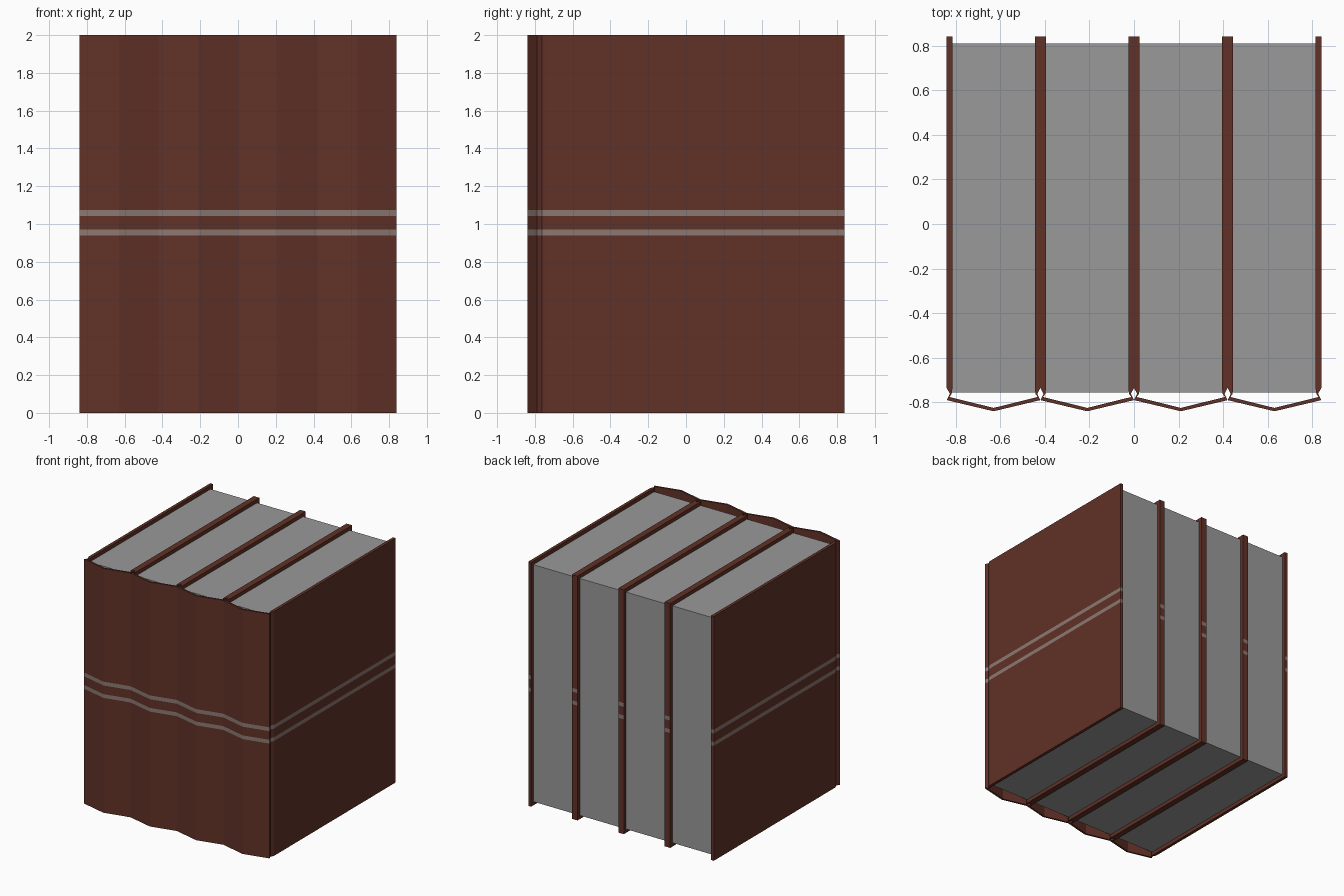
import bpy, bmesh

if "Cube" in bpy.data.objects:
    bpy.data.objects.remove(bpy.data.objects["Cube"])

def material(name, rgb):
    m = bpy.data.materials.new(name)
    m.diffuse_color = (*rgb, 1)
    m.use_nodes = True
    m.node_tree.nodes["Principled BSDF"].inputs["Base Color"].default_value = m.diffuse_color
    return m

LEATHER = material("brown leather", (0.120, 0.031, 0.020))
BAND = material("faded band", (0.26, 0.19, 0.17))
PAPER = material("grey paper", (0.32, 0.32, 0.32))

def mirrored(half):
    """Right half of a profile, ending on the centre line, plus its mirror."""
    return half + [(-x, y) for x, y in reversed(half[:-1])]

# Cover cross-section: board, pinched hinge, pointed spine
OUTER = mirrored([(0.21, 0.84), (0.21, -0.735), (0.196, -0.762), (0.21, -0.79), (0, -0.84)])
INNER = mirrored([(0.185, 0.84), (0.185, -0.74), (0.188, -0.762), (0.198, -0.776), (0, -0.825)])
LEVELS = [0, 0.94, 0.971, 1.042, 1.073, 2]
BAND_LEVELS = (1, 3)

def finish(bm, name, x, mats):
    bmesh.ops.recalc_face_normals(bm, faces=bm.faces)
    mesh = bpy.data.meshes.new(name)
    bm.to_mesh(mesh)
    bm.free()
    for m in mats:
        mesh.materials.append(m)
    obj = bpy.data.objects.new(name, mesh)
    obj.location.x = x
    bpy.context.collection.objects.link(obj)

def book_cover(name, x):
    bm = bmesh.new()
    rings = [[[bm.verts.new((px, py, z)) for px, py in prof] for prof in (OUTER, INNER)]
             for z in LEVELS]
    n = len(OUTER)
    # Walls, with the two bands on the outside and board edges
    for k in range(len(LEVELS) - 1):
        (o0, i0), (o1, i1) = rings[k], rings[k + 1]
        band = int(k in BAND_LEVELS)
        for j in range(n - 1):
            bm.faces.new((o0[j], o0[j + 1], o1[j + 1], o1[j])).material_index = band
            bm.faces.new((i0[j], i1[j], i1[j + 1], i0[j + 1]))
        for j in (0, n - 1):
            bm.faces.new((o0[j], i0[j], i1[j], o1[j])).material_index = band
    # Top and bottom rims
    for o, i in (rings[0], rings[-1]):
        for j in range(n - 1):
            bm.faces.new((o[j], o[j + 1], i[j + 1], i[j]))
    finish(bm, name, x, (LEATHER, BAND))

def page_block(name, x):
    bm = bmesh.new()
    bmesh.ops.create_cube(bm, size=1)
    bmesh.ops.scale(bm, vec=(0.372, 1.565, 1.94), verts=bm.verts)
    bmesh.ops.translate(bm, vec=(0, 0.0275, 1), verts=bm.verts)
    finish(bm, name, x, (PAPER,))

# Row of four books
for b in range(4):
    x = -0.63 + 0.42 * b
    book_cover(f"book_cover_{b + 1}", x)
    page_block(f"page_block_{b + 1}", x)
